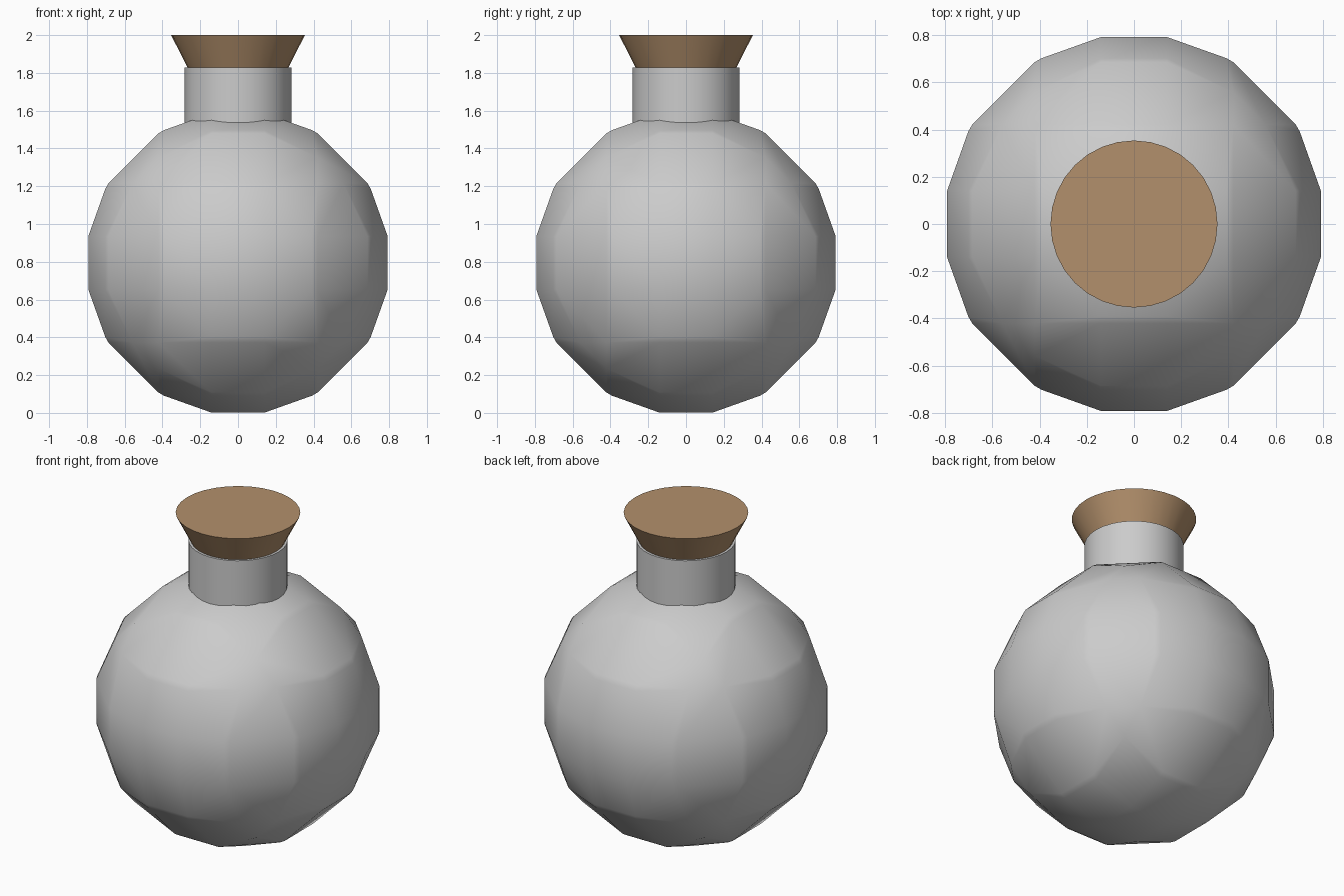
import bpy, bmesh, math
from itertools import product

if "Cube" in bpy.data.objects:
    bpy.data.objects.remove(bpy.data.objects["Cube"])

R = 0.817          # flask bulb radius
H = 0.281          # coarse sampling grid of the bulb
CZ = 0.794         # bulb centre height


def finish(name, bm, smooth_angle=None):
    mesh = bpy.data.meshes.new(name)
    bmesh.ops.recalc_face_normals(bm, faces=bm.faces)
    bm.to_mesh(mesh)
    bm.free()
    obj = bpy.data.objects.new(name, mesh)
    bpy.context.collection.objects.link(obj)
    bpy.ops.object.select_all(action='DESELECT')
    obj.select_set(True)
    bpy.context.view_layer.objects.active = obj
    if smooth_angle is None:
        bpy.ops.object.shade_smooth()
    else:
        bpy.ops.object.shade_smooth_by_angle(angle=math.radians(smooth_angle))
    return obj


def tapered(name, r1, r2, z1, z2):
    bm = bmesh.new()
    bmesh.ops.create_cone(bm, cap_ends=True, segments=32, radius1=r1,
                          radius2=r2, depth=z2 - z1)
    bmesh.ops.translate(bm, verts=bm.verts, vec=(0, 0, (z1 + z2) / 2))
    return finish(name, bm, 30)


# Faceted bulb: points where the grid lines pierce the sphere, wrapped in a hull
bm = bmesh.new()
levels = [(i + 0.5) * H for i in range(-3, 3)]
for axis in range(3):
    for a, b in product(levels, levels):
        rest = R * R - a * a - b * b
        # skip lines that only graze the sphere inside one grid cell
        if rest < (H / 2) ** 2:
            continue
        for s in (-1, 1):
            p = [a, b]
            p.insert(axis, s * math.sqrt(rest))
            bm.verts.new((p[0], p[1], p[2] + CZ))
hull = bmesh.ops.convex_hull(bm, input=bm.verts)
loose = [v for v in bm.verts if not v.link_faces]
bmesh.ops.delete(bm, geom=loose, context='VERTS')
finish("flask_bulb", bm)

# Neck
tapered("flask_neck", 0.282, 0.282, 1.45, 1.828)

# Cork stopper, widening upward
cork = tapered("cork_stopper", 0.253, 0.354, 1.80, 2.0)
mat = bpy.data.materials.new("cork")
mat.diffuse_color = (0.45, 0.28, 0.15, 1)
mat.use_nodes = True
mat.node_tree.nodes["Principled BSDF"].inputs["Base Color"].default_value = mat.diffuse_color
cork.data.materials.append(mat)
